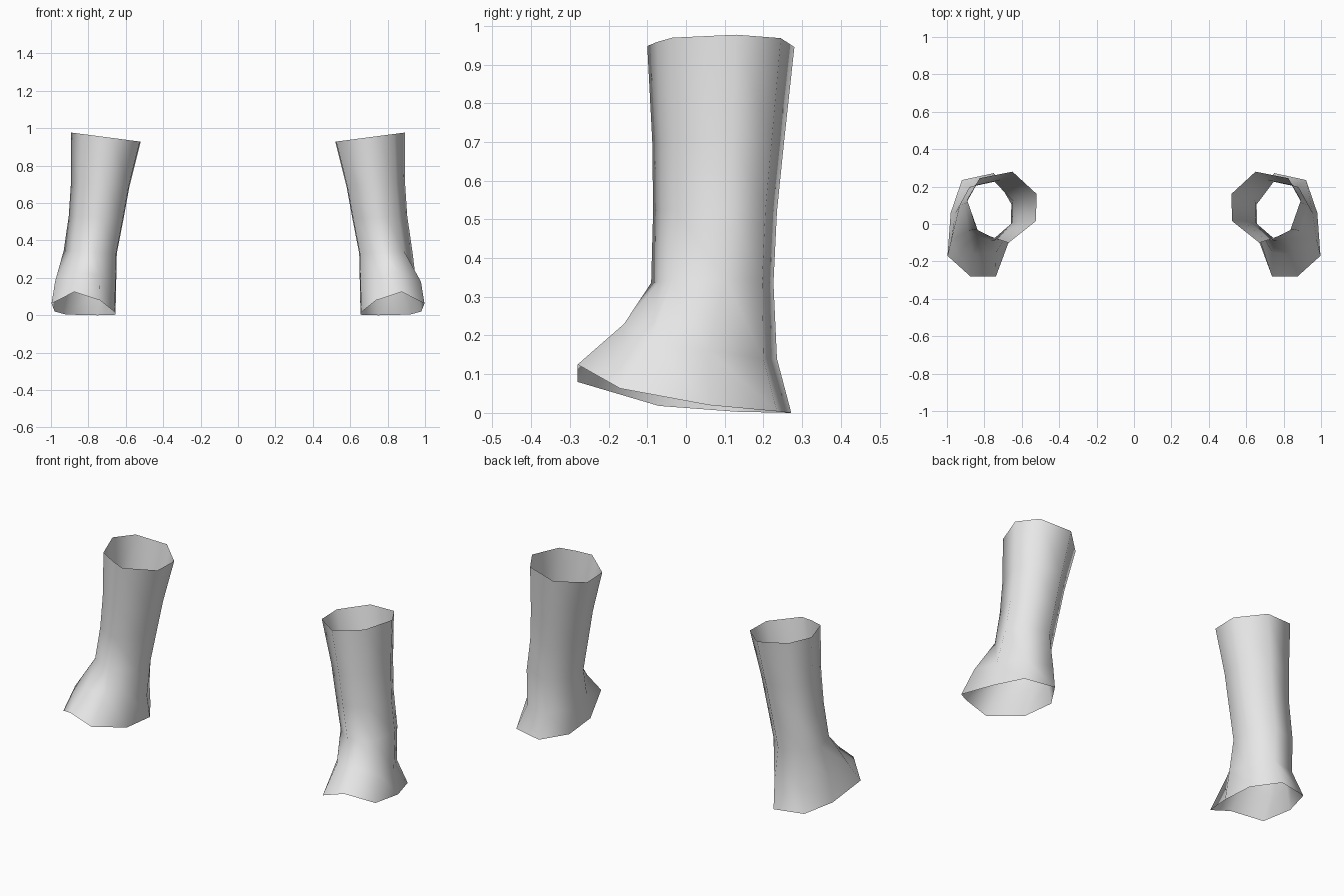
import bpy, bmesh, math

cube = bpy.data.objects.get("Cube")
if cube:
    bpy.data.objects.remove(cube, do_unlink=True)

grey = bpy.data.materials.new("light_grey")
grey.use_nodes = True
grey.diffuse_color = (0.8, 0.8, 0.8, 1)
grey.node_tree.nodes["Principled BSDF"].inputs["Base Color"].default_value = (0.8, 0.8, 0.8, 1)

# Cuff outline, starting at the front and running round the inner side to the back
CUFF = [(0.75, -0.075), (0.67, -0.10), (0.525, 0.015), (0.52, 0.16),
        (0.65, 0.28), (0.825, 0.245), (0.893, 0.13), (0.835, -0.035)]
# Flared ankle and foot opening, same order
ANKLE = [(0.86, -0.16, 0.23), (0.74, -0.155, 0.215), (0.655, -0.03, 0.17), (0.652, 0.10, 0.14),
         (0.73, 0.235, 0.14), (0.875, 0.20, 0.14), (0.955, 0.06, 0.16), (0.978, -0.09, 0.18)]
FOOT = [(0.875, -0.28, 0.125), (0.738, -0.28, 0.08), (0.66, -0.07, 0.018), (0.655, 0.13, 0.003),
        (0.75, 0.272, 0.0), (0.92, 0.235, 0.004), (0.98, 0.06, 0.02), (0.997, -0.17, 0.063)]


def shaft_ring(x0, x1, y0, y1, z0, z1):
    """Cuff outline fitted to a box, tilted from z0 (inner) to z1 (outer)."""
    ring = []
    for x, y in CUFF:
        u, v = (x - 0.52) / 0.373, (y + 0.10) / 0.38
        ring.append((x0 + u * (x1 - x0), y0 + v * (y1 - y0), z0 + u * (z1 - z0)))
    return ring


RINGS = [
    shaft_ring(0.52, 0.893, -0.10, 0.28, 0.928, 0.977),
    shaft_ring(0.58, 0.893, -0.087, 0.253, 0.69, 0.71),
    shaft_ring(0.612, 0.905, -0.085, 0.235, 0.515, 0.53),
    shaft_ring(0.648, 0.932, -0.09, 0.226, 0.33, 0.345),
    ANKLE,
    FOOT,
]


def boot(name, side):
    """Open tube lofted through the rings; side is +1 or -1."""
    bm = bmesh.new()
    loops = [[bm.verts.new((side * x, y, z)) for x, y, z in ring] for ring in RINGS]
    n = len(CUFF)
    for upper, lower in zip(loops, loops[1:]):
        for i in range(n):
            j = (i + 1) % n
            quad = [upper[i], lower[i], lower[j], upper[j]]
            # Counter-clockwise from outside on either side
            bm.faces.new(quad[::-1] if side > 0 else quad)
    bm.normal_update()
    # Make the walls face outward
    cx = side * 0.75
    out = sum(f.normal.x * (f.calc_center_median().x - cx) for f in bm.faces)
    if out < 0:
        bmesh.ops.reverse_faces(bm, faces=bm.faces[:])
    for f in bm.faces:
        f.smooth = True
    mesh = bpy.data.meshes.new(name)
    bm.to_mesh(mesh)
    bm.free()
    mesh.materials.append(grey)
    obj = bpy.data.objects.new(name, mesh)
    bpy.context.collection.objects.link(obj)
    return obj


boot("left_boot", 1)
boot("right_boot", -1)
